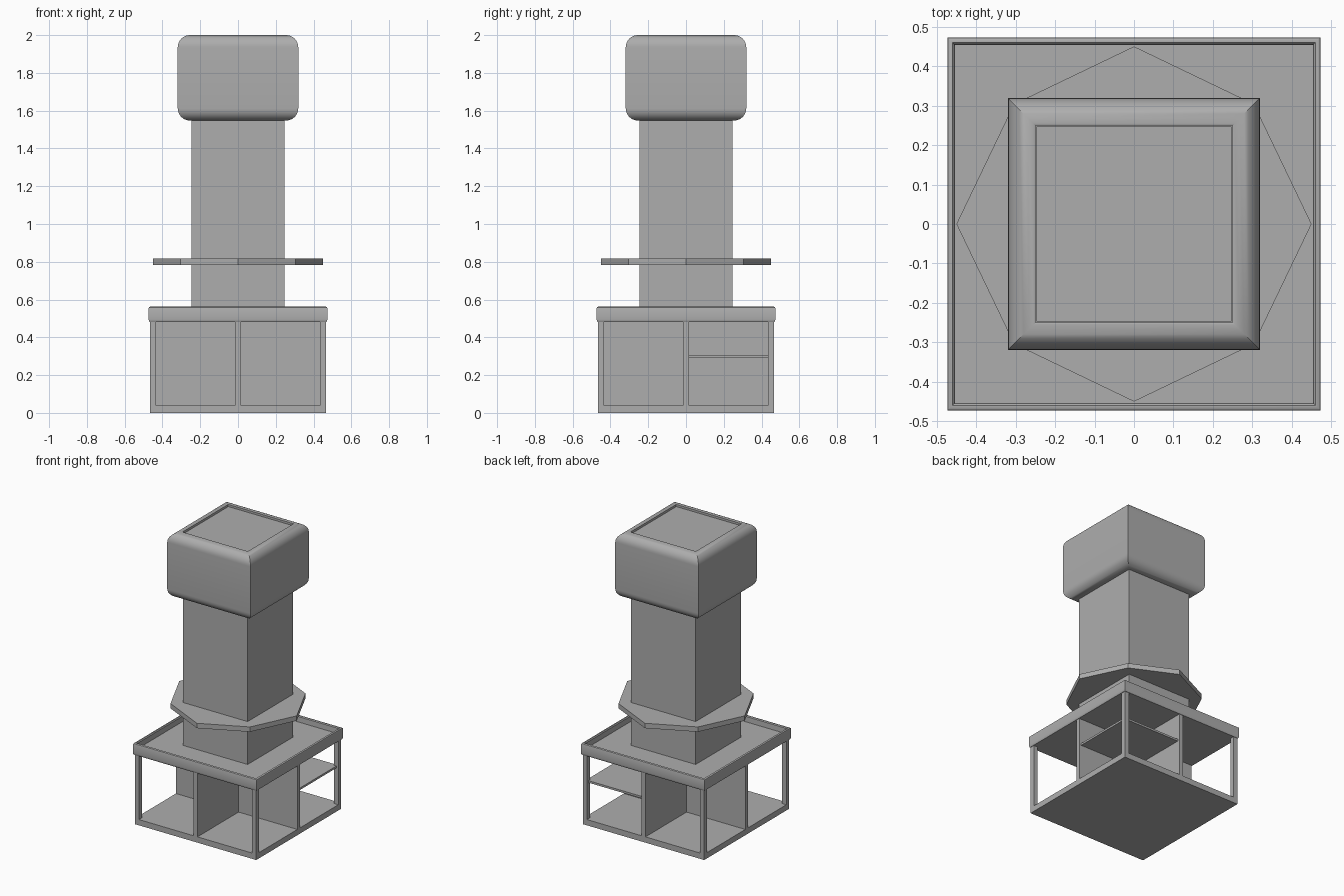
import bpy, bmesh, math

cube = bpy.data.objects.get("Cube")
if cube:
    bpy.data.objects.remove(cube, do_unlink=True)

GREY = (0.42, 0.42, 0.42, 1.0)
grey = bpy.data.materials.new("plain_grey")
grey.use_nodes = True
grey.diffuse_color = GREY
grey.node_tree.nodes["Principled BSDF"].inputs["Base Color"].default_value = GREY


def finish(name, bm, smooth=False):
    bmesh.ops.recalc_face_normals(bm, faces=bm.faces)
    mesh = bpy.data.meshes.new(name)
    bm.to_mesh(mesh)
    bm.free()
    mesh.materials.append(grey)
    obj = bpy.data.objects.new(name, mesh)
    bpy.context.scene.collection.objects.link(obj)
    if smooth:
        bpy.ops.object.select_all(action="DESELECT")
        obj.select_set(True)
        bpy.context.view_layer.objects.active = obj
        bpy.ops.object.shade_smooth_by_angle(angle=math.radians(30))
    return obj


def box(name, low, high):
    bm = bmesh.new()
    bmesh.ops.create_cube(bm, size=1)
    for v in bm.verts:
        v.co = [(a + b) / 2 + c * (b - a) for a, b, c in zip(low, high, v.co)]
    return finish(name, bm)


def square_ring(name, profile):
    """Sweep a closed (half width, height) profile around a square."""
    bm = bmesh.new()
    corners = ((1, 1), (-1, 1), (-1, -1), (1, -1))
    loops = [[bm.verts.new((sx * r, sy * r, z)) for sx, sy in corners] for r, z in profile]
    for i, a in enumerate(loops):
        b = loops[(i + 1) % len(loops)]
        for j in range(4):
            k = (j + 1) % 4
            bm.faces.new((a[j], a[k], b[k], b[j]))
    return finish(name, bm, smooth=True)


def prism(name, outline, z0, z1):
    bm = bmesh.new()
    base = bm.faces.new([bm.verts.new((x, y, z0)) for x, y in outline])
    top = bmesh.ops.extrude_face_region(bm, geom=[base])["geom"]
    for v in top:
        if isinstance(v, bmesh.types.BMVert):
            v.co.z = z1
    return finish(name, bm)


# Open cabinet: floor, ceiling, corner posts
E = 0.465
box("cabinet_floor", (-E, -E, 0), (E, E, 0.04))
box("cabinet_ceiling", (-0.453, -0.453, 0.481), (0.453, 0.453, 0.52))
for sx, side in ((-1, "right"), (1, "left")):
    for sy, end in ((-1, "front"), (1, "back")):
        x, y = sx * (E - 0.016), sy * (E - 0.016)
        box(f"{end}_{side}_post", (x - 0.016, y - 0.016, 0.04), (x + 0.016, y + 0.016, 0.5))

# Crossed dividers and the single shelf
W = 0.015
box("long_divider", (-W, -E, 0.04), (W, E, 0.481))
box("right_divider", (-E, -W, 0.04), (-W, W, 0.481))
box("left_divider", (W, -W, 0.04), (E, W, 0.481))
box("shelf", (W, W, 0.29), (0.45, 0.45, 0.304))

# Raised lip around the cabinet top
square_ring("top_lip", [
    (0.45, 0.481), (0.468, 0.481), (0.472, 0.488), (0.473, 0.495), (0.473, 0.554),
    (0.471, 0.559), (0.465, 0.562), (0.46, 0.562), (0.455, 0.556), (0.453, 0.515)])

# Square column
H = 0.247
box("column", (-H, -H, 0.5), (H, H, 1.985))

# Eight-sided platform
platform = []
for i in range(8):
    r = 0.45 if i % 2 == 0 else 0.43
    angle = i * math.pi / 4
    platform.append((r * math.cos(angle), r * math.sin(angle)))
prism("platform", platform, 0.783, 0.817)

# Padded sleeve with rounded top and bottom edges
R, OUT, LOW, HIGH = 0.064, 0.319, 1.548, 2.0
pad = [(0.25, HIGH - 0.002), (0.25, LOW)]
for centre, start in ((LOW + R, -90), (HIGH - R, 0)):
    for i in range(9):
        t = math.radians(start + i * 90 / 8)
        pad.append((OUT - R + R * math.cos(t), centre + R * math.sin(t)))
square_ring("padded_sleeve", pad)
